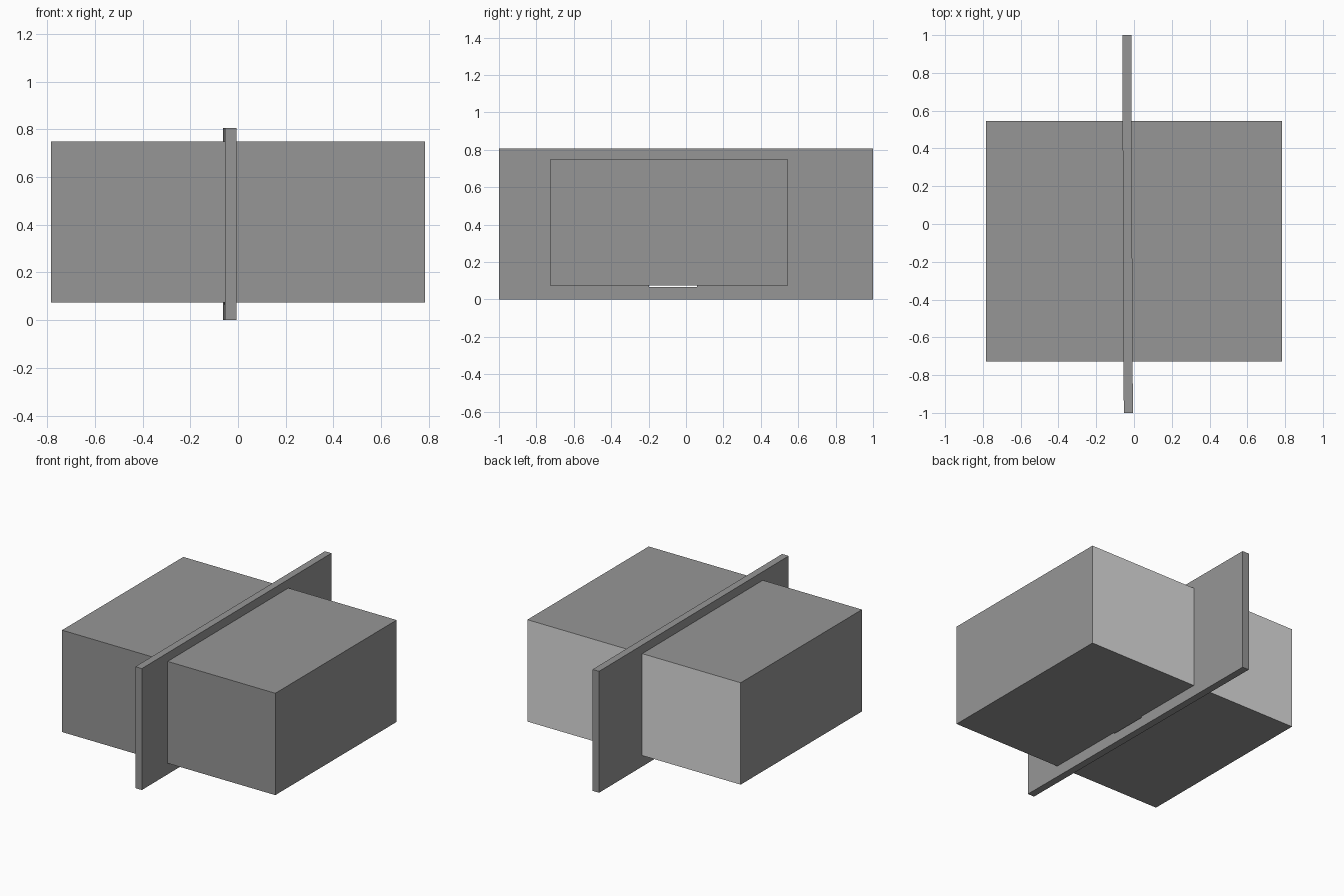
import bpy
import math

old = bpy.data.objects.get("Cube")
if old:
    bpy.data.objects.remove(old, do_unlink=True)


def material(name, value):
    mat = bpy.data.materials.new(name)
    mat.use_nodes = True
    colour = (value, value, value, 1)
    mat.diffuse_color = colour
    mat.node_tree.nodes["Principled BSDF"].inputs["Base Color"].default_value = colour
    return mat


mid_grey = material("mid_grey", 0.305)
pale_grey = material("pale_grey", 0.72)


def box(name, low, high, turn=0):
    """Flat-faced box between two corners, turned about its own vertical axis."""
    centre = [(a + b) / 2 for a, b in zip(low, high)]
    bpy.ops.mesh.primitive_cube_add(size=1, location=centre, rotation=(0, 0, turn))
    obj = bpy.context.object
    obj.name = name
    obj.scale = [b - a for a, b in zip(low, high)]
    bpy.ops.object.transform_apply(location=False, rotation=False, scale=True)
    obj.data.materials.append(mid_grey)
    return obj


# Main block, with a pale back face
block = box("main_block", (-0.783, -0.727, 0.073), (0.783, 0.545, 0.749))
block.data.materials.append(pale_grey)
for face in block.data.polygons:
    face.material_index = int(face.normal.y > 0.5)

# Thin upright panel, very slightly skewed
skew = math.atan(0.004)
panel = box("dividing_panel", (-0.058, -1, 0), (-0.01, 1, 0.806), skew)

# Narrow opening through the panel, just under the block
cutter = box("opening_cutter", (-0.2, -0.197, 0.065), (0.13, 0.06, 0.15), skew)
cutter.hide_render = True
cutter.hide_set(True)
cut = panel.modifiers.new("opening", 'BOOLEAN')
cut.operation = 'DIFFERENCE'
cut.solver = 'EXACT'
cut.object = cutter
